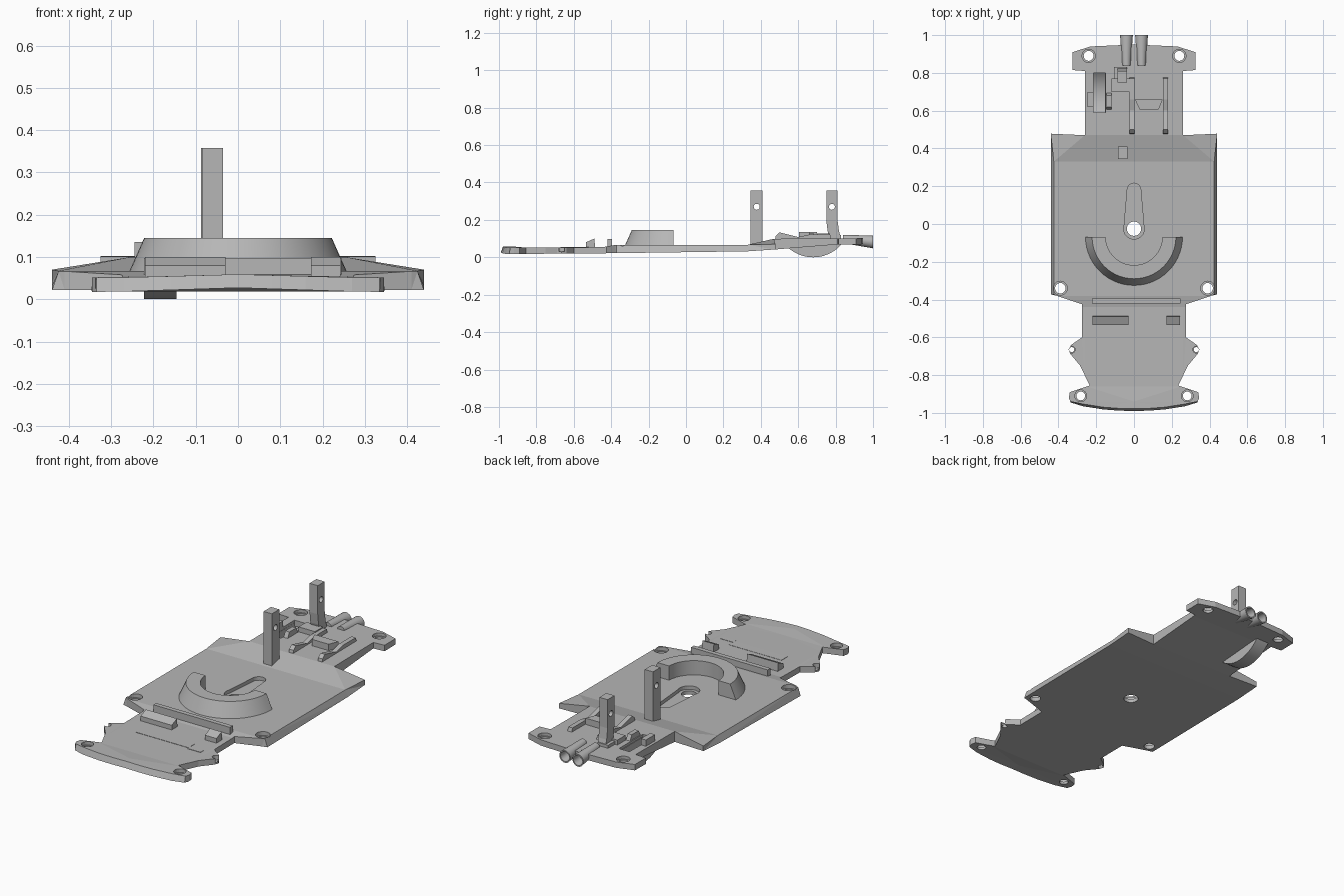
import bpy, bmesh, math
from mathutils import Vector, Matrix

cube = bpy.data.objects.get("Cube")
if cube:
    bpy.data.objects.remove(cube, do_unlink=True)

grey = bpy.data.materials.new("plain_grey")
grey.use_nodes = True
COLOUR = (0.47, 0.47, 0.47, 1)
grey.diffuse_color = COLOUR
grey.node_tree.nodes["Principled BSDF"].inputs["Base Color"].default_value = COLOUR


def finish(bm, name, smooth=False):
    bmesh.ops.recalc_face_normals(bm, faces=bm.faces)
    mesh = bpy.data.meshes.new(name)
    bm.to_mesh(mesh)
    bm.free()
    mesh.materials.append(grey)
    ob = bpy.data.objects.new(name, mesh)
    bpy.context.collection.objects.link(ob)
    if smooth:
        bpy.ops.object.select_all(action='DESELECT')
        ob.select_set(True)
        bpy.context.view_layer.objects.active = ob
        bpy.ops.object.shade_smooth_by_angle(angle=math.radians(35))
    return ob


def prism(name, pts, axis, lo, hi, smooth=False):
    """Extrude a 2D profile along an axis: x takes (y, z), z takes (x, y)."""
    def place(p, t):
        return (t, p[0], p[1]) if axis == 'x' else (p[0], p[1], t)
    bm = bmesh.new()
    face = bm.faces.new([bm.verts.new(place(p, lo)) for p in pts])
    ext = bmesh.ops.extrude_face_region(bm, geom=[face])
    moved = [v for v in ext["geom"] if isinstance(v, bmesh.types.BMVert)]
    bmesh.ops.translate(bm, verts=moved, vec=Vector(place((0, 0), hi - lo)))
    return finish(bm, name, smooth)


def box(name, x0, x1, y0, y1, z0, z1):
    return prism(name, [(x0, y0), (x1, y0), (x1, y1), (x0, y1)], 'z', z0, z1)


def circle(cx, cy, r, a0=0, a1=360, n=24):
    count = n if a1 - a0 == 360 else n + 1
    angles = [math.radians(a0 + (a1 - a0) * i / n) for i in range(count)]
    return [(cx + r * math.cos(a), cy + r * math.sin(a)) for a in angles]


def cut(target, cutter):
    cutter.hide_render = True
    cutter.hide_viewport = True
    cutter.display_type = 'WIRE'
    mod = target.modifiers.new("cut", 'BOOLEAN')
    mod.operation = 'DIFFERENCE'
    mod.solver = 'EXACT'
    mod.object = cutter


def interp(table, y):
    for (y0, a), (y1, b) in zip(table, table[1:]):
        if y <= y1:
            return a + (b - a) * max(0, y - y0) / (y1 - y0)
    return table[-1][1]


# Floor pan: mirrored outline, split at level changes, then shaped in height
TOP = [(-1, .052), (-.62, .052), (-.44, .055), (-.38, .066), (.33, .067), (.475, .1), (.96, .102)]
BOTTOM = [(-1, .017), (-.38, .022), (.3, .03), (.48, .042), (.8, .068), (.96, .07)]
half = [(0, -.99), (.08, -.988), (.16, -.982), (.27, -.965), (.335, -.945), (.345, -.92),
        (.34, -.89), (.235, -.855), (.285, -.75), (.335, -.69), (.347, -.665), (.333, -.64),
        (.275, -.6), (.275, -.425), (.41, -.38), (.44, -.372), (.44, .33), (.44, .478),
        (.26, .47), (.26, .81), (.325, .815), (.325, .91), (.23, .94), (0, .95)]
outline = half + [(-x, y) for x, y in reversed(half[1:-1])]


def top_z(x, y):
    z = interp(TOP, y)
    if .4 < y < .5 and abs(x) > .3:
        z = .07
    if y < -.93:
        z += .007 * max(0, 1 - abs(x) / .25)
    return z


bm = bmesh.new()
bm.faces.new([bm.verts.new((x, y, 0)) for x, y in outline])
splits = [((0, y, 0), (0, 1, 0)) for y in (-.94, -.86, -.44, -.38, .33, .47, .8)]
splits += [((x, 0, 0), (1, 0, 0)) for x in (-.26, 0, .26)]
for point, normal in splits:
    bmesh.ops.bisect_plane(bm, geom=bm.verts[:] + bm.edges[:] + bm.faces[:],
                           plane_co=point, plane_no=normal, dist=.0001)
lower = bm.verts[:]
ext = bmesh.ops.extrude_face_region(bm, geom=bm.faces[:])
upper = [g for g in ext["geom"] if isinstance(g, bmesh.types.BMVert)]
lower = [v for v in bm.verts if v not in set(upper)]
for v in lower:
    v.co.z = interp(BOTTOM, v.co.y)
    if v.co.y < -.93:
        v.co.z += .01 * max(0, 1 - abs(v.co.x) / .3)
for v in upper:
    v.co.z = top_z(v.co.x, v.co.y)
    if abs(v.co.x) > .43 and v.co.y < .4:
        v.co.x *= .965
    if v.co.y < -.94:
        v.co.y += .012
bmesh.ops.triangulate(bm, faces=bm.faces[:])
pan = finish(bm, "floor_pan")

# Screw holes: a wide recess above a narrower through hole
for side in (-1, 1):
    for x, y, r, deep in ((.39, -.34, .037, .045), (.24, .89, .035, .085),
                          (.282, -.91, .031, .033), (.33, -.665, .018, .03)):
        cut(pan, prism("screw_recess_cutter", circle(side * x, y, r), 'z', deep, .2))
        cut(pan, prism("screw_hole_cutter", circle(side * x, y, r * .75), 'z', -.1, .15))

# Keyhole recess with guide hole and raised collar
keyhole = circle(0, -.025, .055, 160, 380, 20) + circle(0, .18, .036, 0, 180, 12)
cut(pan, prism("keyhole_cutter", keyhole, 'z', .047, .2))
cut(pan, prism("guide_hole_cutter", circle(0, -.025, .038), 'z', -.1, .2))

# Slot in the rear floor for the gear guard
cut(pan, box("gear_slot_cutter", -.215, -.15, .59, .8, -.1, .3))

# Half-ring magnet holder with sloping outer wall
bm = bmesh.new()
section = [(.15, .055), (.15, .145), (.222, .145), (.262, .055)]
verts = [bm.verts.new((r, -.068, z)) for r, z in section]
ring_face = bm.faces.new(verts)
bmesh.ops.spin(bm, geom=[ring_face], cent=(0, -.068, 0), axis=(0, 0, 1),
               angle=-math.pi, steps=28)
ends = [f for f in bm.faces if abs(f.calc_center_median().y + .068) < .0001]
if len(ends) < 2:
    bmesh.ops.holes_fill(bm, edges=bm.edges)
finish(bm, "half_ring", True)

# Front cross wall and wedge stops
box("front_cross_wall", -.222, .245, -.42, -.395, .05, .098)
for label, x0, x1 in (("right", -.22, -.03), ("left", .173, .243)):
    prism("front_wedge_" + label, [(-.535, .045), (-.535, .08), (-.49, .1), (-.485, .045)],
          'x', x0, x1)
# Shallow steps on the nose
box("nose_step", -.16, .16, -.66, -.605, .045, .055)
box("nose_step_side", .16, .24, -.67, -.64, .045, .055)

# Upright posts with cross holes, the rear one with a curved foot
middle = box("middle_post", -.085, -.035, .345, .41, .06, .358)
rear = prism("rear_post", [(.75, .358), (.75, .2), (.757, .14), (.775, .08), (.835, .08),
                           (.818, .14), (.81, .2), (.81, .358)], 'x', -.088, -.038)
for post, y in ((middle, .378), (rear, .78)):
    cut(post, prism("post_hole_cutter", circle(y, .27, .016), 'x', -.2, .1))
box("rear_post_block", -.105, -.04, .76, .83, .08, .118)

# Motor cradle: two rails with sloping ends, a clip and cross bars
for label, x in (("right", -.01), ("left", .167)):
    for tag, rail in (("front", [(.475, .09), (.48, .115), (.5, .133), (.6, .108), (.6, .09)]),
                      ("rear", [(.6, .09), (.6, .108), (.66, .122), (.77, .122), (.78, .09)])):
        prism("motor_rail_" + tag + "_" + label, rail, 'x', x - .013, x + .013)
prism("motor_clip", [(.03, .605), (.13, .605), (.152, .66), (.005, .66)], 'z', .09, .135)
box("motor_tab_right", -.12, -.02, .7, .77, .09, .128)
prism("axle_bar", [(.6, .09), (.62, .13), (.68, .13), (.7, .09)], 'x', -.145, -.12)
box("axle_bar_outer", -.245, -.215, .62, .7, .09, .135)

# Gear guard: curved trough dipping below the floor
guard = circle(.68, .2, .2, 215, 325, 20) + circle(.68, .2, .188, 215, 325, 20)[::-1]
trough = prism("gear_guard", guard, 'x', -.222, -.145, True)
for x in (-.222, -.153):
    wall = circle(.68, .2, .197, 215, 325, 20)
    prism("gear_guard_side", wall, 'x', x, x + .008)

# Twin exhausts: tapered pipes with hollow ends
for label, x in (("right", -.04), ("left", .04)):
    bm = bmesh.new()
    rings = []
    for r, y in ((.022, .84), (.034, 1), (.027, 1), (.024, .94)):
        rings.append([bm.verts.new((x + a, y, .098 - .1 * (y - .84) + b))
                      for a, b in circle(0, 0, r, n=20)])
    for a, b in zip(rings, rings[1:]):
        for i in range(20):
            j = (i + 1) % 20
            bm.faces.new((a[i], a[j], b[j], b[i]))
    bm.faces.new(rings[0])
    bm.faces.new(rings[-1])
    finish(bm, "exhaust_" + label, True)
